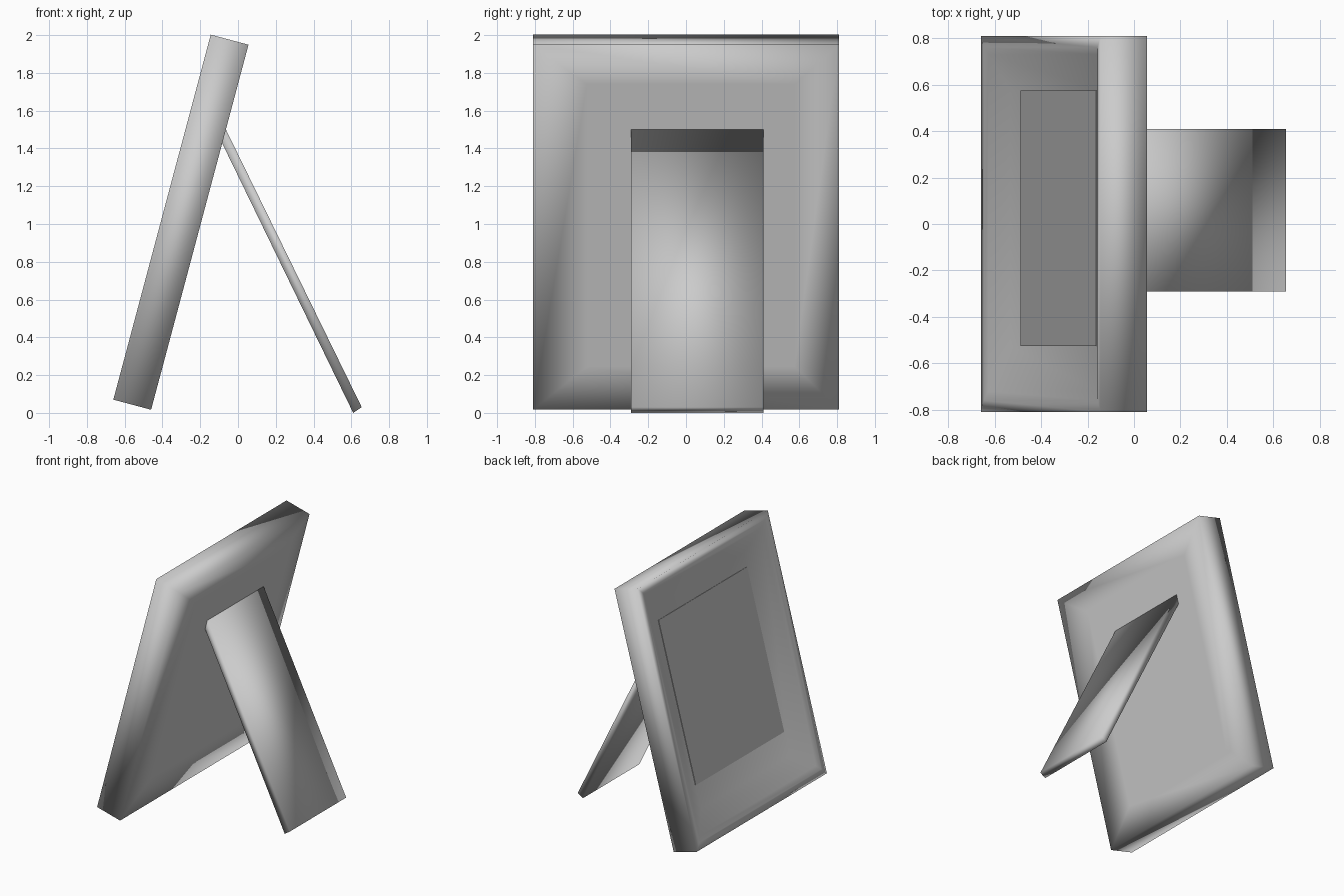
import bpy, bmesh, math
from mathutils import Matrix, Vector

cube = bpy.data.objects.get("Cube")
if cube:
    bpy.data.objects.remove(cube, do_unlink=True)


def material(name, value):
    m = bpy.data.materials.new(name)
    m.use_nodes = True
    colour = (value, value, value, 1)
    m.diffuse_color = colour
    m.node_tree.nodes["Principled BSDF"].inputs["Base Color"].default_value = colour
    return m


grey = material("light grey", 0.6)
dark = material("picture grey", 0.47)

# Leaning space: (across, up the frame, depth behind the front face)
LEAN = math.radians(14.94)
s, c = math.sin(LEAN), math.cos(LEAN)
lean = Matrix(((0, s, c, -0.66), (1, 0, 0, 0), (0, c, -s, 0.07), (0, 0, 0, 1)))


def finish(name, bm, mat, matrix=None, smooth=True):
    if matrix:
        bm.transform(matrix)
    bmesh.ops.recalc_face_normals(bm, faces=bm.faces)
    mesh = bpy.data.meshes.new(name)
    bm.to_mesh(mesh)
    bm.free()
    mesh.materials.append(mat)
    for p in mesh.polygons:
        p.use_smooth = smooth
    ob = bpy.data.objects.new(name, mesh)
    bpy.context.collection.objects.link(ob)
    return ob


def loft(rings):
    """Bridge a run of four-sided rings and cap both ends."""
    bm = bmesh.new()
    loops = [[bm.verts.new(p) for p in ring] for ring in rings]
    for a, b in zip(loops, loops[1:]):
        for i in range(4):
            j = (i + 1) % 4
            bm.faces.new((a[i], a[j], b[j], b[i]))
    bm.faces.new(loops[0])
    bm.faces.new(loops[-1])
    return bm


def rect(y0, y1, low, high, depth):
    return [(y0, low, depth), (y1, low, depth), (y1, high, depth), (y0, high, depth)]


# Frame: back, outer sides, front lip and the slope down to the picture
W, H, T = 0.81, 2.0, 0.207
hole = (-0.525, 0.575, 0.237, 1.782)
frame = [
    rect(*hole, T),
    rect(-W, W, 0, H, T),
    rect(-W, W, 0, H, 0),
    rect(-W + 0.05, W - 0.05, 0.05, H - 0.05, 0),
    rect(-W + 0.09, W - 0.08, 0.09, H - 0.09, 0.01),
    rect(*hole, 0.07),
]
finish("picture_frame", loft(frame), grey, lean)

# Picture: thin plate lying in the opening
picture = [rect(-0.525, 0.575, 0.42, 1.675, d) for d in (0.066, 0.071)]
finish("picture_panel", loft(picture), dark, lean, smooth=False)

# Stand: slanted board propping up the back
side = [(-0.064, 1.5), (0.655, 0.03), (0.61, 0.0), (-0.085, 1.43)]
stand = [[(x, y, z) for x, z in side] for y in (-0.29, 0.41)]
finish("rear_stand", loft(stand), grey)
